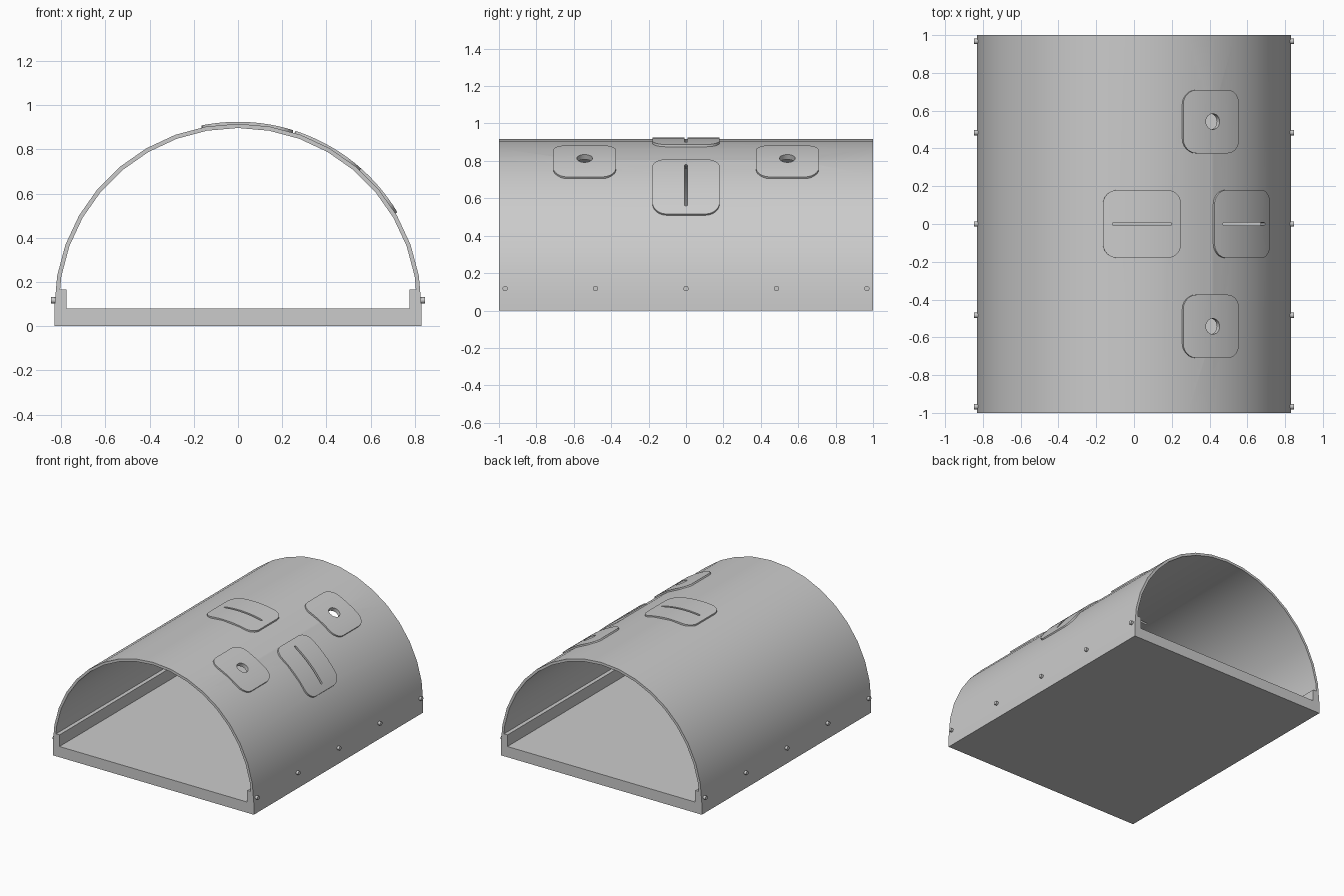
import bpy, bmesh
from math import sin, cos, pi, radians
from mathutils import Matrix

if "Cube" in bpy.data.objects:
    bpy.data.objects.remove(bpy.data.objects["Cube"])

R, WALL, CZ, HALF = 0.831, 0.019, 0.085, 1.0    # vault radius, wall, centre height, half length

grey = bpy.data.materials.new("plain grey")
grey.use_nodes = True
colour = (0.6, 0.6, 0.6, 1)
grey.diffuse_color = colour
grey.node_tree.nodes["Principled BSDF"].inputs["Base Color"].default_value = colour


def prism(name, outline, depth, matrix):
    """Extrude a flat outline symmetrically along its local z, then place it."""
    bm = bmesh.new()
    face = bm.faces.new([bm.verts.new((x, y, -depth / 2)) for x, y in outline])
    new = bmesh.ops.extrude_face_region(bm, geom=[face])["geom"]
    bmesh.ops.translate(bm, vec=(0, 0, depth),
                        verts=[v for v in new if isinstance(v, bmesh.types.BMVert)])
    bmesh.ops.recalc_face_normals(bm, faces=bm.faces)
    bm.transform(matrix)
    mesh = bpy.data.meshes.new(name)
    bm.to_mesh(mesh)
    bm.free()
    mesh.materials.append(grey)
    obj = bpy.data.objects.new(name, mesh)
    bpy.context.collection.objects.link(obj)
    return obj


def boolean(obj, cutter, operation="DIFFERENCE"):
    mod = obj.modifiers.new(operation, "BOOLEAN")
    mod.object, mod.operation, mod.solver = cutter, operation, "EXACT"
    cutter.hide_render = True
    helpers.add(cutter)


def arc(radius, start, end, steps):
    """Arc about the vault axis, in degrees from the top towards +x."""
    angles = [radians(start + (end - start) * i / steps) for i in range(steps + 1)]
    return [(radius * sin(a), CZ + radius * cos(a)) for a in angles]


def rounded(w, h, r, steps=6):
    """Rounded rectangle outline."""
    points = []
    for k, (sx, sy) in enumerate(((1, 1), (-1, 1), (-1, -1), (1, -1))):
        for i in range(steps + 1):
            a = (k + i / steps) * pi / 2
            points.append((sx * (w / 2 - r) + r * cos(a), sy * (h / 2 - r) + r * sin(a)))
    return points


def radial(angle, y):
    """Frame on the vault surface: local z points outward."""
    return (Matrix.Translation((0, y, CZ)) @ Matrix.Rotation(radians(angle), 4, "Y")
            @ Matrix.Translation((0, 0, R)))


helpers = set()
LENGTHWISE = Matrix.Rotation(pi / 2, 4, "X")    # profile in x-z, extruded along y

# Vault shell
inner = R - WALL
shell = prism("vault_shell", [(-R, 0)] + arc(R, -90, 90, 18) + [(R, 0), (inner, 0)]
              + arc(inner, 90, -90, 18) + [(-inner, 0)], 2 * HALF, LENGTHWISE)

# Floor tray with raised side rims
half = [(inner, 0), (inner, 0.167), (0.776, 0.167), (0.776, 0.08)]
tray = prism("floor_tray", half + [(-x, z) for x, z in reversed(half)], 2 * HALF, LENGTHWISE)

# Curved patches with a slot or a round hole cut right through
smooth = [shell]
patches = [("top_slot_patch", 3, 0, 28.6, 0.36, True),
           ("side_slot_patch", 44.8, 0, 28.6, 0.36, True),
           ("front_hole_patch", 29.8, -0.542, 23.4, 0.335, False),
           ("back_hole_patch", 29.8, 0.542, 23.4, 0.335, False)]
for name, angle, y, span, length, slotted in patches:
    sweep = (angle - span / 2 - 5, angle + span / 2 + 5)
    patch = prism(name, arc(R + 0.009, *sweep, 20) + arc(R - 0.008, *reversed(sweep), 20),
                  length + 0.1, Matrix.Translation((0, y, 0)) @ LENGTHWISE)
    width = 2 * (R + 0.009) * sin(radians(span / 2))
    stamp = prism(name + "_outline", rounded(width, length, 0.075), 0.3, radial(angle, y))
    hole = rounded(0.315, 0.015, 0.007, 3) if slotted else rounded(0.084, 0.084, 0.0419, 6)
    cutter = prism(name + "_cutter", hole, 0.3, radial(angle, y))
    boolean(patch, stamp, "INTERSECT")
    boolean(patch, cutter)
    boolean(shell, cutter)
    smooth.append(patch)

# Rivets along both lower sides
for side, label in ((1, "left"), (-1, "right")):
    for i in range(5):
        spot = Matrix.Translation((side * (R + 0.004), (i - 2) * 0.4835, 0.117))
        smooth.append(prism(f"{label}_rivet_{i + 1}", rounded(0.028, 0.028, 0.0139, 4), 0.022,
                            spot @ Matrix.Rotation(pi / 2, 4, "Y")))

# Bake the cuts and drop the helpers
bpy.context.view_layer.update()
graph = bpy.context.evaluated_depsgraph_get()
baked = {o: bpy.data.meshes.new_from_object(o.evaluated_get(graph)) for o in smooth if o.modifiers}
for obj, mesh in baked.items():
    obj.modifiers.clear()
    obj.data = mesh
for helper in helpers:
    bpy.data.objects.remove(helper)

# Smooth curved parts, keep edges sharp
bpy.ops.object.select_all(action="DESELECT")
for obj in smooth:
    obj.select_set(True)
bpy.context.view_layer.objects.active = shell
bpy.ops.object.shade_smooth_by_angle(angle=radians(30))
